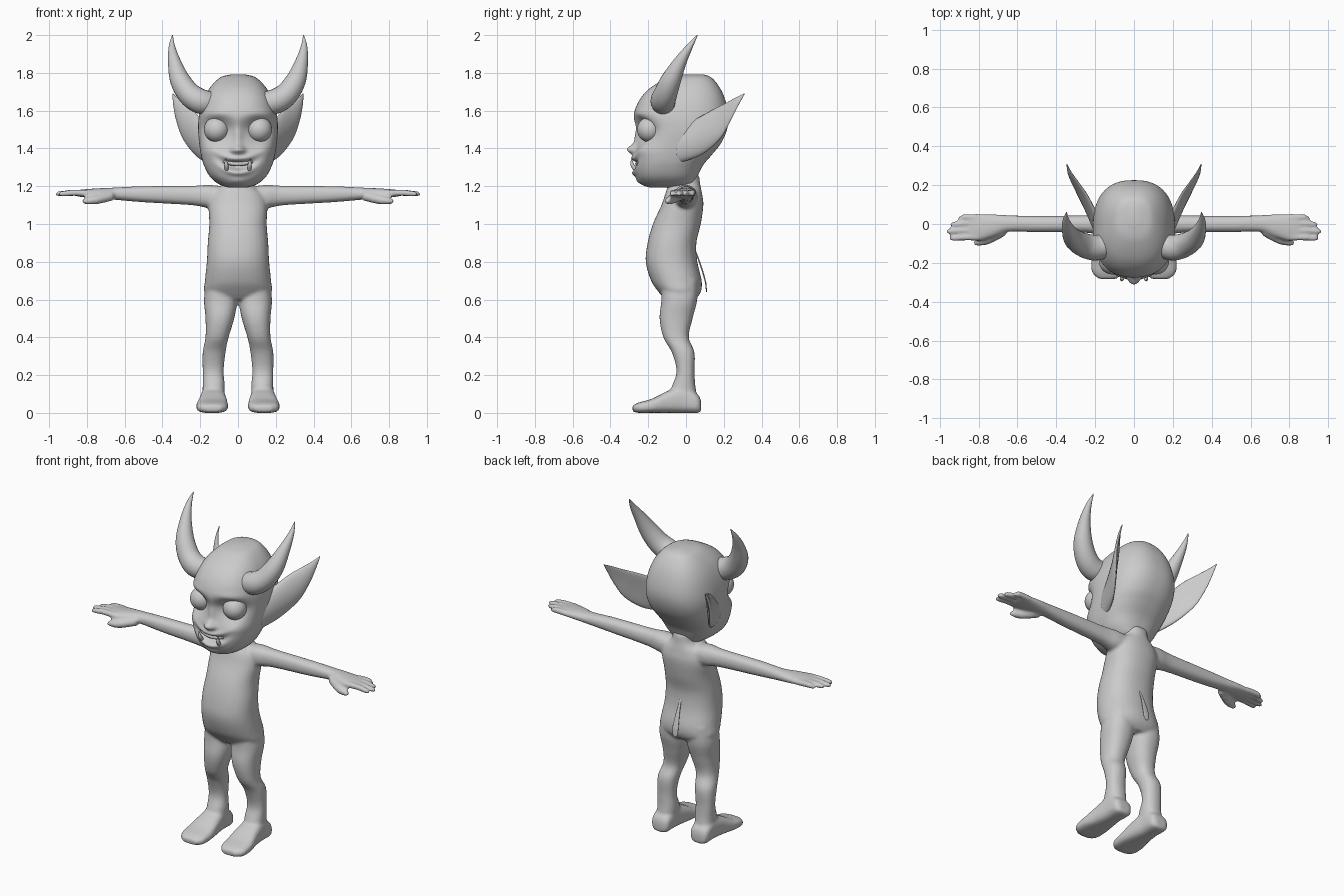
import bpy, bmesh
from math import sin, cos, pi, exp
from mathutils import Vector, Matrix


# ---------- helpers ----------
def spline(rows, n):
    """Catmull-Rom through rows of numbers, n steps per segment."""
    out = []
    for i in range(len(rows) - 1):
        p = [rows[max(i - 1, 0)], rows[i], rows[i + 1], rows[min(i + 2, len(rows) - 1)]]
        for k in range(n):
            t = k / n
            out.append([b + .5 * t * (c - a + t * (2*a - 5*b + 4*c - d + t * (3*b - 3*c + d - a)))
                        for a, b, c, d in zip(*p)])
    return out + [list(rows[-1])]


def skin(bm, rings):
    """Bridge rings of points and cap both ends."""
    vs = [[bm.verts.new(p) for p in r] for r in rings]
    m = len(vs[0])
    for r, s in zip(vs, vs[1:]):
        for j in range(m):
            bm.faces.new((r[j], r[(j + 1) % m], s[(j + 1) % m], s[j]))
    bm.faces.new(vs[0])
    bm.faces.new(vs[-1])


def loft(bm, axis, rows, p=2.3, seg=24, n=5):
    """Superellipse sections; row = position on axis, then min/max on the other two axes."""
    rings = []
    for t, a0, a1, b0, b1 in spline(rows, n):
        ring = []
        for j in range(seg):
            c, s = cos(2 * pi * j / seg), sin(2 * pi * j / seg)
            k = (abs(c) ** p + abs(s) ** p) ** (-1 / p)
            a = (a0 + a1) / 2 + (a1 - a0) / 2 * c * k
            b = (b0 + b1) / 2 + (b1 - b0) / 2 * s * k
            ring.append({'x': (t, a, b), 'y': (a, t, b), 'z': (a, b, t)}[axis])
        rings.append(ring)
    skin(bm, rings)


def tube(bm, pts, seg=12, n=5):
    """Round tube; row = x, y, z, radius."""
    q = spline(pts, n)
    rings = []
    for i, (x, y, z, r) in enumerate(q):
        d = Vector(q[min(i + 1, len(q) - 1)][:3]) - Vector(q[max(i - 1, 0)][:3])
        ref = Vector((0, 1, 0)) if abs(d.normalized().y) < .9 else Vector((0, 0, 1))
        u = d.cross(ref).normalized()
        v = d.cross(u).normalized()
        rings.append([Vector((x, y, z)) + r * (u * cos(2*pi*j/seg) + v * sin(2*pi*j/seg))
                      for j in range(seg)])
    skin(bm, rings)


def finish(bm, name, mirror=False):
    if mirror:
        g = bmesh.ops.duplicate(bm, geom=bm.verts[:] + bm.edges[:] + bm.faces[:])
        vs = [e for e in g['geom'] if isinstance(e, bmesh.types.BMVert)]
        bmesh.ops.scale(bm, vec=(-1, 1, 1), verts=vs)
    bmesh.ops.recalc_face_normals(bm, faces=bm.faces[:])
    for f in bm.faces:
        f.smooth = True
    me = bpy.data.meshes.new(name)
    bm.to_mesh(me)
    bm.free()
    ob = bpy.data.objects.new(name, me)
    bpy.context.collection.objects.link(ob)
    return ob


# ---------- body: limbs mirrored, torso added, fused by remesh ----------
bm = bmesh.new()
# leg
loft(bm, 'z', [(.70, .03, .165, -.13, .06), (.60, .005, .18, -.13, .06), (.50, .02, .172, -.14, .035),
               (.40, .05, .172, -.12, .015), (.32, .066, .187, -.075, .045), (.22, .076, .187, -.05, .045),
               (.14, .07, .187, -.075, .05), (.06, .075, .19, -.10, .065)])
# foot
loft(bm, 'y', [(.08, .10, .165, .01, .06), (.06, .075, .19, 0, .10), (-.02, .07, .195, 0, .14),
               (-.10, .06, .205, 0, .115), (-.18, .053, .22, 0, .075), (-.25, .06, .215, 0, .055),
               (-.283, .09, .18, .008, .04)], p=3)
# arm and palm
loft(bm, 'x', [(.08, -.07, .06, 1.08, 1.2), (.16, -.06, .055, 1.085, 1.207), (.25, -.045, .045, 1.1, 1.202),
               (.50, -.042, .042, 1.115, 1.2), (.65, -.04, .045, 1.128, 1.193), (.72, -.065, .05, 1.133, 1.19),
               (.80, -.088, .052, 1.14, 1.185), (.85, -.082, .05, 1.145, 1.18)])
# fingers and thumb
for y, tip in ((.035, .905), (.002, .945), (-.033, .965), (-.069, .95)):
    tube(bm, [(.80, y, 1.163, .018), (.87, y, 1.165, .0165), (tip - .02, y - .004, 1.16, .015),
              (tip, y - .005, 1.157, .007)])
tube(bm, [(.67, -.035, 1.148, .026), (.75, -.08, 1.128, .024), (.80, -.094, 1.122, .018), (.825, -.099, 1.12, .01)])
body = finish(bm, "limbs", True)

bm = bmesh.new()
bm.from_mesh(body.data)
bpy.data.objects.remove(body)
torso = [(1.26, .075, -.09, .07), (1.21, .08, -.095, .075), (1.16, .135, -.11, .085), (1.1, .155, -.13, .092),
         (1.0, .152, -.175, .078), (.9, .16, -.203, .055), (.8, .165, -.213, .06), (.7, .175, -.185, .083),
         (.64, .178, -.145, .078), (.6, .13, -.11, .05)]
loft(bm, 'z', [(z, -w, w, f, b) for z, w, f, b in torso], seg=32)
body = finish(bm, "body")
rm = body.modifiers.new("fuse", 'REMESH')
rm.mode, rm.voxel_size, rm.use_smooth_shade = 'VOXEL', .009, True
sm = body.modifiers.new("soften", 'SMOOTH')
sm.factor, sm.iterations = .5, 4

# ---------- head with sculpted face ----------
bm = bmesh.new()
head = [(1.792, .035, -.01, .09), (1.775, .095, -.09, .135), (1.72, .15, -.19, .18), (1.65, .187, -.25, .21),
        (1.57, .207, -.277, .225), (1.5, .211, -.26, .217), (1.43, .206, -.262, .187), (1.37, .197, -.272, .14),
        (1.31, .18, -.275, .09), (1.25, .148, -.262, .06), (1.21, .10, -.23, .04), (1.193, .05, -.19, 0)]
loft(bm, 'z', [(z, -w, w, f, b) for z, w, f, b in head], p=2.5, seg=112, n=8)
# bumps: x, z, width, height, push in y, upward curve
bumps = [(.112, 1.5, .06, .06, .055, 0), (.12, 1.582, .06, .02, -.012, 0), (.15, 1.39, .04, .035, -.015, 0),
         (0, 1.395, .022, .022, -.04, 0), (.026, 1.39, .012, .013, -.015, 0), (0, 1.46, .018, .05, -.015, 0),
         (0, 1.307, .06, .017, .05, 3), (0, 1.345, .07, .012, -.016, 2.5), (0, 1.272, .06, .014, -.02, 3),
         (0, 1.225, .04, .02, -.012, 0)]
for v in bm.verts:
    if v.co.y < -.08:
        fade = min(1, (-.08 - v.co.y) / .08)
        x, z = abs(v.co.x), v.co.z
        v.co.y += fade * sum(d * exp(-((x - bx) / w) ** 2 / 1.4 - ((z - bz - k * x * x) / h) ** 2 / 1.4)
                             for bx, bz, w, h, d, k in bumps)
finish(bm, "head")

# eyes
bm = bmesh.new()
bmesh.ops.create_uvsphere(bm, u_segments=32, v_segments=20, radius=.067, matrix=Matrix.Translation((.113, -.192, 1.5)))
finish(bm, "eyes", True)

# teeth: gum strip and two fangs
bm = bmesh.new()
tube(bm, [(x, -.258 + 2.2 * x * x, 1.318 + 2.5 * x * x, .011) for x in (-.075, -.05, -.025, 0, .025, .05, .075)])
for s in (-1, 1):
    tube(bm, [(s * .06, -.268, 1.29, .011), (s * .062, -.285, 1.315, .01), (s * .066, -.287, 1.348, .001)])
finish(bm, "teeth")

# ---------- horns ----------
bm = bmesh.new()
tube(bm, [(.14, -.11, 1.64, .06), (.20, -.122, 1.65, .066), (.26, -.108, 1.69, .062), (.308, -.078, 1.765, .053),
          (.337, -.03, 1.86, .034), (.35, .02, 1.94, .017), (.347, .06, 2.0, .002)], seg=24)
finish(bm, "horns", True)

# ---------- ears: cupped blades; row = upper edge, lower edge, thickness ----------
bm = bmesh.new()
rings = []
for r in spline([(.16, -.02, 1.52, .165, -.05, 1.32, .03), (.20, .06, 1.56, .225, .08, 1.365, .025),
                 (.243, .15, 1.61, .29, .18, 1.45, .017), (.283, .21, 1.64, .325, .235, 1.545, .011),
                 (.322, .265, 1.67, .34, .273, 1.62, .007), (.345, .31, 1.692, .346, .31, 1.688, .002)], 5):
    up, low, th = Vector(r[:3]), Vector(r[3:6]), r[6]
    mid, half = (up + low) / 2, (up - low) / 2
    nrm = Vector((.155, .33, .26)).cross(half).normalized()
    rings.append([mid + half * cos(a) + nrm * (th * sin(a) + .12 * half.length * sin(a) ** 2)
                  for a in (2 * pi * j / 20 for j in range(20))])
skin(bm, rings)
finish(bm, "ears", True)

# ---------- small flat tail ----------
bm = bmesh.new()
loft(bm, 'z', [(.86, -.004, .004, .045, .052), (.78, -.012, .012, .074, .082), (.70, -.02, .02, .098, .105),
               (.66, -.018, .018, .104, .110), (.64, -.007, .007, .107, .111)], seg=16)
finish(bm, "tail")
